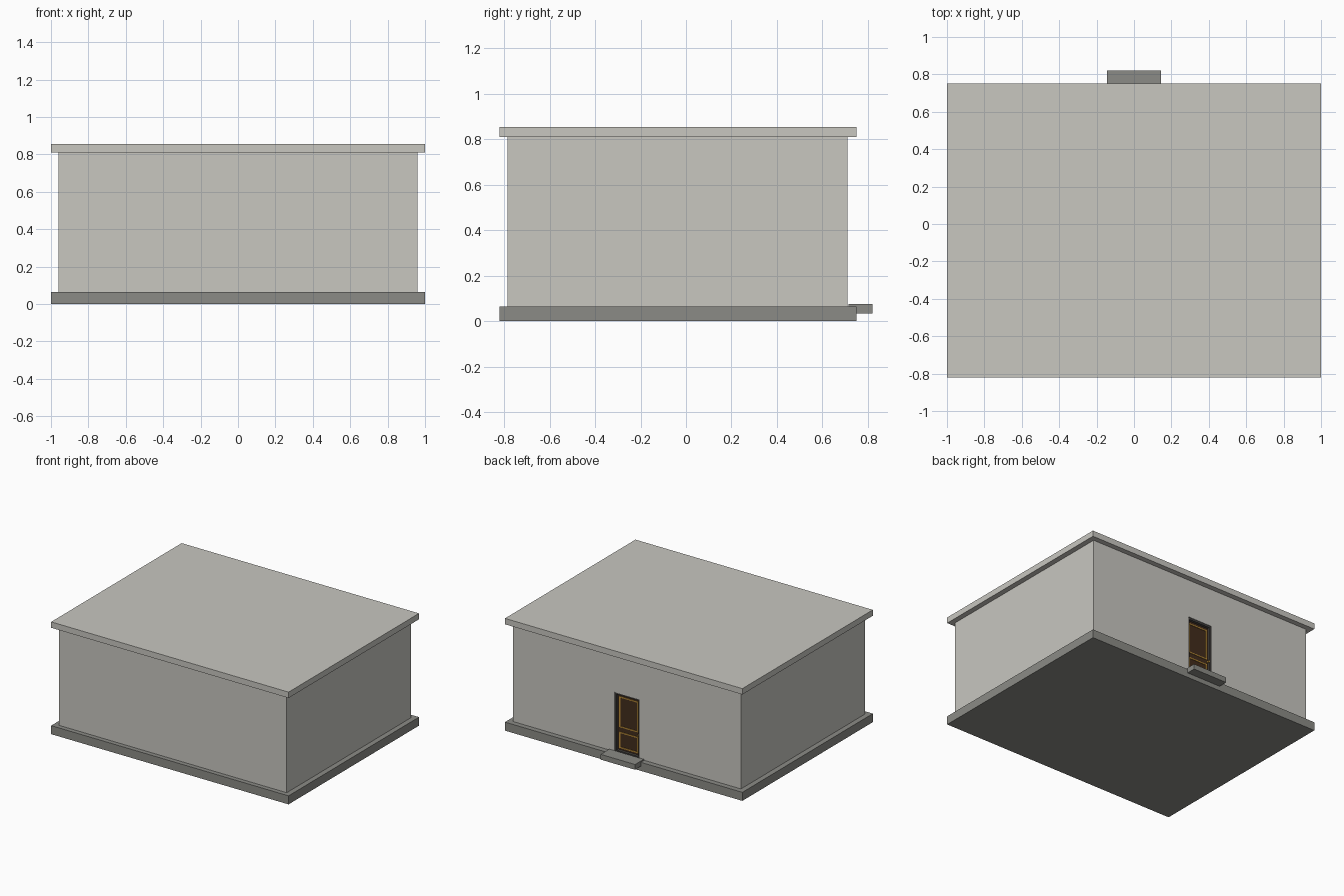
import bpy

if "Cube" in bpy.data.objects:
    bpy.data.objects.remove(bpy.data.objects["Cube"])


def material(name, r, g, b):
    m = bpy.data.materials.new(name)
    m.diffuse_color = (r, g, b, 1)
    m.use_nodes = True
    m.node_tree.nodes["Principled BSDF"].inputs["Base Color"].default_value = m.diffuse_color
    return m


PLASTER = material("pale_plaster", 0.58, 0.57, 0.53)
CONCRETE = material("grey_concrete", 0.26, 0.26, 0.24)
FRAME = material("dark_frame", 0.07, 0.065, 0.06)
WOOD = material("brown_wood", 0.055, 0.026, 0.012)
GOLD = material("gold_trim", 0.50, 0.27, 0.04)


def box(name, x, y, z, mat):
    """Box from (min, max) ranges on each axis."""
    verts = [(a, b, c) for a in x for b in y for c in z]
    faces = [(0, 1, 3, 2), (4, 6, 7, 5), (0, 4, 5, 1),
             (2, 3, 7, 6), (0, 2, 6, 4), (1, 5, 7, 3)]
    mesh = bpy.data.meshes.new(name)
    mesh.from_pydata(verts, [], faces)
    mesh.materials.append(mat)
    ob = bpy.data.objects.new(name, mesh)
    bpy.context.collection.objects.link(ob)
    return ob


def border(name, half, z0, z1, width, y, mat):
    """Rectangular rim of four bars: two uprights, two rails."""
    for side, s in (("left", 1), ("right", -1)):
        x = sorted((s * half, s * (half - width)))
        box(f"{name}_{side}", x, y, (z0, z1), mat)
    inner = (-half + width, half - width)
    box(f"{name}_bottom", inner, y, (z0, z0 + width), mat)
    box(f"{name}_top", inner, y, (z1 - width, z1), mat)


# Building shell: plinth, walls, flat roof slab
box("plinth", (-1, 1), (-0.82, 0.75), (0, 0.065), CONCRETE)
walls = box("walls", (-0.96, 0.96), (-0.785, 0.71), (0.065, 0.81), PLASTER)
box("roof_slab", (-1, 1), (-0.82, 0.75), (0.81, 0.855), PLASTER)

# Recessed doorway cut into the back wall
cutter = box("doorway_cutter", (-0.105, 0.105), (0.675, 0.80), (0.03, 0.517), PLASTER)
cutter.hide_render = True
cutter.hide_set(True)
cut = walls.modifiers.new("doorway", "BOOLEAN")
cut.operation = "DIFFERENCE"
cut.solver = "EXACT"
cut.object = cutter

# Doorstep
box("doorstep", (-0.145, 0.145), (0.715, 0.82), (0.035, 0.075), CONCRETE)

# Door with frame, two trimmed panels and a knob
border("door_frame", 0.105, 0.065, 0.517, 0.013, (0.675, 0.705), FRAME)
box("door_leaf", (-0.092, 0.092), (0.675, 0.685), (0.078, 0.504), WOOD)
for name, z0, z1 in (("lower_trim", 0.092, 0.215), ("upper_trim", 0.25, 0.485)):
    border(name, 0.08, z0, z1, 0.009, (0.685, 0.689), GOLD)
box("door_knob", (-0.092, -0.081), (0.685, 0.708), (0.228, 0.239), GOLD)
